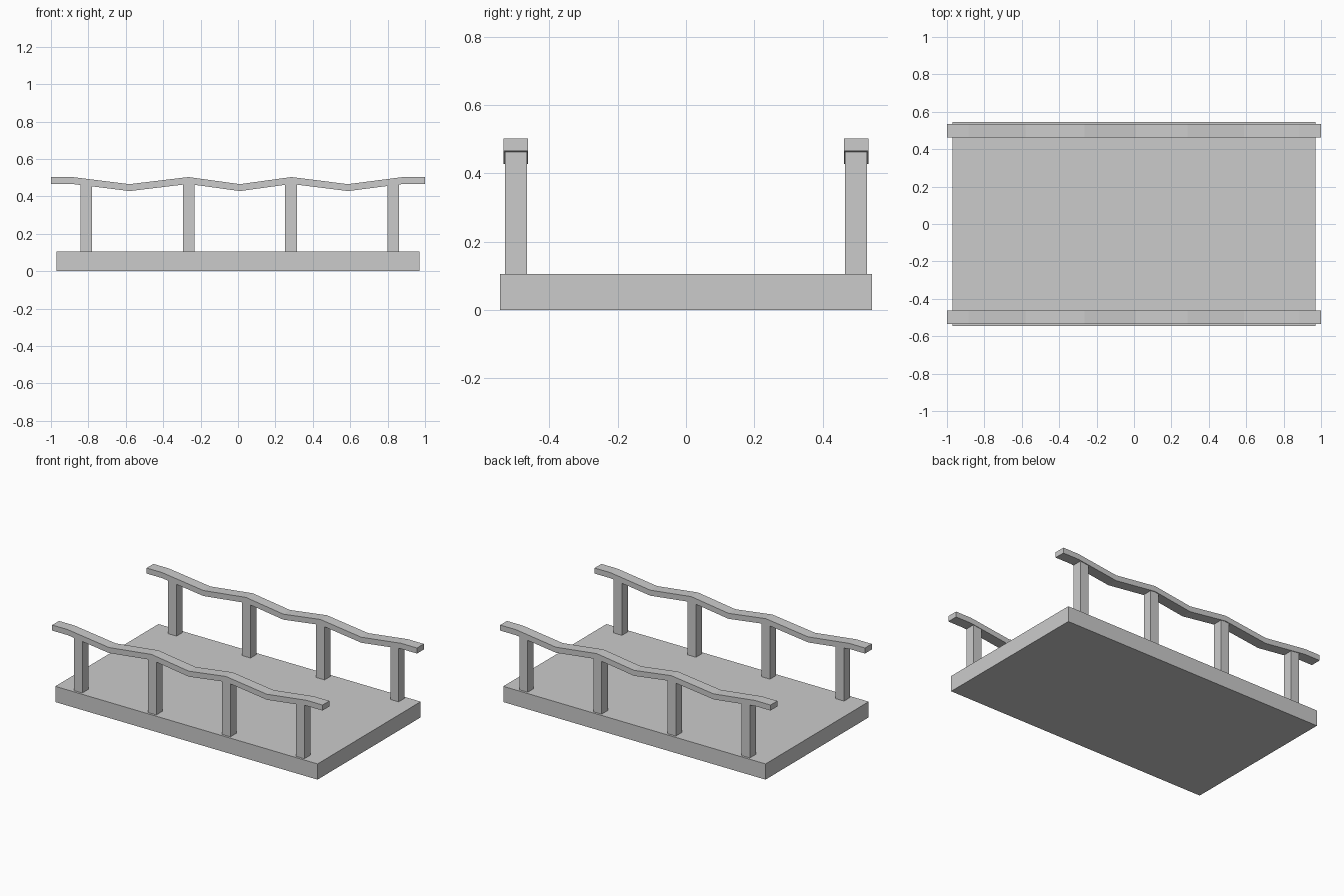
import bpy, bmesh

if "Cube" in bpy.data.objects:
    bpy.data.objects.remove(bpy.data.objects["Cube"])


def finish(name, bm):
    bmesh.ops.recalc_face_normals(bm, faces=bm.faces)
    mesh = bpy.data.meshes.new(name)
    bm.to_mesh(mesh)
    bm.free()
    obj = bpy.data.objects.new(name, mesh)
    bpy.context.collection.objects.link(obj)
    return obj


def box(name, lo, hi):
    bm = bmesh.new()
    bmesh.ops.create_cube(bm, size=1)
    for v in bm.verts:
        v.co = [(a + b) / 2 + c * (b - a) for a, b, c in zip(lo, hi, v.co)]
    return finish(name, bm)


def wavy_rail(name, path, y0, y1, thick):
    # Sweep a rectangular section along the zigzag path
    bm = bmesh.new()
    rings = [[bm.verts.new(p) for p in ((x, y0, z), (x, y1, z),
                                        (x, y1, z - thick), (x, y0, z - thick))]
             for x, z in path]
    for a, b in zip(rings, rings[1:]):
        for i in range(4):
            j = (i + 1) % 4
            bm.faces.new((a[i], a[j], b[j], b[i]))
    bm.faces.new(rings[0])
    bm.faces.new(rings[-1])
    return finish(name, bm)


# Bridge deck
box("deck", (-0.97, -0.545, 0), (0.97, 0.545, 0.105))

HIGH, LOW = 0.503, 0.465
RAIL_PATH = [(-1, HIGH), (-0.885, HIGH), (-0.58, LOW), (-0.265, HIGH), (0.01, LOW),
             (0.285, HIGH), (0.588, LOW), (0.882, HIGH), (1, HIGH)]

for side, s in (("front", -1), ("back", 1)):
    # Handrail
    wavy_rail(side + "_handrail", RAIL_PATH, s * 0.463, s * 0.535, 0.037)
    # Four posts, sunk slightly into deck and rail
    ya, yb = sorted((s * 0.466, s * 0.53))
    for i in range(4):
        x = -0.812 + i * 0.5477
        box(f"{side}_post_{i + 1}", (x - 0.031, ya, 0.095), (x + 0.031, yb, 0.468))
